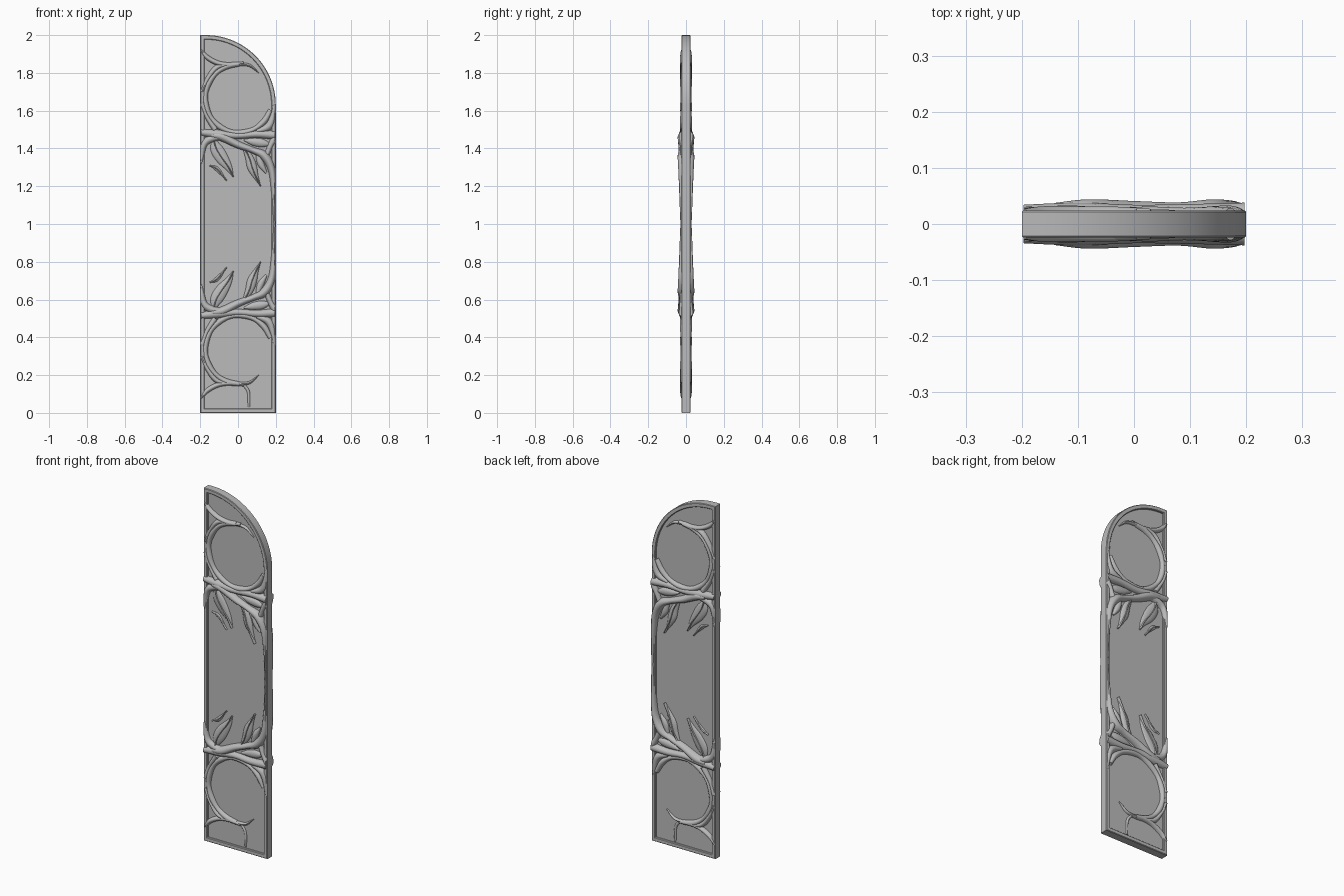
import bpy, bmesh, math
from mathutils import Vector

cube = bpy.data.objects.get("Cube")
if cube:
    bpy.data.objects.remove(cube, do_unlink=True)

mat = bpy.data.materials.new("grey stone")
mat.use_nodes = True
GREY = (0.5, 0.5, 0.5, 1)
mat.diffuse_color = GREY
mat.node_tree.nodes["Principled BSDF"].inputs["Base Color"].default_value = GREY

ARC_X, ARC_Z, ARC_R = -0.17, 1.63, 0.37


def finish(bm, name):
    bmesh.ops.recalc_face_normals(bm, faces=bm.faces)
    mesh = bpy.data.meshes.new(name)
    bm.to_mesh(mesh)
    bm.free()
    ob = bpy.data.objects.new(name, mesh)
    bpy.context.collection.objects.link(ob)
    mesh.materials.append(mat)
    bpy.ops.object.select_all(action='DESELECT')
    ob.select_set(True)
    bpy.context.view_layer.objects.active = ob
    bpy.ops.object.shade_smooth_by_angle(angle=math.radians(40))
    return ob


def outline(d):
    """Quarter-arched door outline, inset by d."""
    pts = [(-0.2 + d, d), (0.2 - d, d)]
    for i in range(25):
        a = math.pi / 2 * i / 24
        pts.append((ARC_X + (ARC_R - d) * math.cos(a), ARC_Z + (ARC_R - d) * math.sin(a)))
    return pts + [(-0.2 + d, 2 - d)]


def loops_object(name, loops, closed_ring):
    """Skin successive (inset, y) outlines; cap the ends or join them in a ring."""
    bm = bmesh.new()
    rings = [[bm.verts.new((x, y, z)) for x, z in outline(d)] for d, y in loops]
    pairs = list(zip(rings, rings[1:]))
    if closed_ring:
        pairs.append((rings[-1], rings[0]))
    else:
        bm.faces.new(rings[0])
        bm.faces.new(rings[-1])
    n = len(rings[0])
    for a, b in pairs:
        for i in range(n):
            j = (i + 1) % n
            bm.faces.new((a[i], a[j], b[j], b[i]))
    return finish(bm, name)


# Frame with softened edges, and the recessed panel inside it
loops_object("frame", [(0, -0.021), (0.003, -0.024), (0.02, -0.024), (0.023, -0.021),
                       (0.023, 0.021), (0.02, 0.024), (0.003, 0.024), (0, 0.021)], True)
loops_object("panel", [(0.012, -0.013), (0.012, 0.013)], False)


def clamp(x, z):
    """Keep the relief inside the door outline."""
    x, z = max(-0.197, min(0.197, x)), max(0.003, min(1.997, z))
    if z > ARC_Z and x > ARC_X:
        v = Vector((x - ARC_X, z - ARC_Z))
        if v.length > ARC_R - 0.004:
            v *= (ARC_R - 0.004) / v.length
            x, z = ARC_X + v.x, ARC_Z + v.y
    return x, z


def smooth_path(points, steps=7):
    """Catmull-Rom samples through (x, z, radius) points."""
    p = [Vector(q) for q in points]
    p = [p[0] * 2 - p[1]] + p + [p[-1] * 2 - p[-2]]
    out = []
    for a, b, c, d in zip(p, p[1:], p[2:], p[3:]):
        for s in range(steps):
            t = s / steps
            out.append(0.5 * (2 * b + (c - a) * t + (2 * a - 5 * b + 4 * c - d) * t * t
                              + (3 * b - a - 3 * c + d) * t ** 3))
    return out + [p[-2]]


def strand(bm, points, height, upper):
    """Half-round tapering ridge lying on the front of the panel."""
    path = smooth_path(points)
    widest = max(q.z for q in path)
    rings = []
    for i, q in enumerate(path):
        tangent = path[min(i + 1, len(path) - 1)] - path[max(i - 1, 0)]
        side = Vector((-tangent.y, tangent.x)).normalized()
        r = max(q.z, 0.001)
        h = height * math.sqrt(r / widest)
        ring = []
        for k in range(9):
            a = math.pi * k / 8
            x, z = q.x + side.x * r * math.cos(a), q.y + side.y * r * math.cos(a)
            x, z = clamp(x, 2 - z if upper else z)
            ring.append(bm.verts.new((x, -0.01 - h * math.sin(a), z)))
        rings.append(ring)
    for a, b in zip(rings, rings[1:]):
        for k in range(8):
            bm.faces.new((a[k], a[k + 1], b[k + 1], b[k]))
    bm.faces.new(rings[0])
    bm.faces.new(rings[-1])


def relief(name, strands, upper):
    bm = bmesh.new()
    for points, height in strands:
        strand(bm, points, height, upper)
    ob = finish(bm, name)
    mirror = ob.modifiers.new("both faces", 'MIRROR')
    mirror.use_axis = (False, True, False)
    mirror.use_mirror_merge = False


# Round opening: ring of vine from the right side, over the top, to the foot
ring = []
for i in range(13):
    a = math.radians(20 + 250 * i / 12)
    ring.append((0.005 + 0.178 * math.cos(a), 0.335 + 0.182 * math.sin(a), 0.013 + 0.003 * (i % 2)))

branches = [
    (ring, 0.021),
    # lower and upper crossing branches
    ([(-0.2, 0.515, .018), (-0.1, 0.525, .024), (0, 0.532, .018), (0.1, 0.525, .02), (0.2, 0.53, .024)], 0.028),
    ([(-0.14, 0.53, .016), (-0.08, 0.54, .024), (0, 0.58, .02), (0.08, 0.61, .017), (0.14, 0.64, .024),
      (0.178, 0.71, .02), (0.19, 0.83, .014), (0.195, 1, .008)], 0.034),
    ([(-0.195, 0.68, .008), (-0.18, 0.58, .018), (-0.13, 0.545, .02), (-0.05, 0.535, .016)], 0.026),
    ([(0.2, 0.54, .02), (0.175, 0.58, .016), (0.15, 0.64, .014)], 0.026),
    # shoulders beside the round opening
    ([(0.1, 0.51, .012), (0.165, 0.48, .02), (0.188, 0.4, .012), (0.193, 0.3, .004)], 0.023),
    ([(-0.19, 0.36, .014), (-0.165, 0.43, .012), (-0.12, 0.5, .016)], 0.023),
    ([(-0.192, 0.3, .01), (-0.16, 0.23, .012), (-0.11, 0.17, .014), (-0.04, 0.155, .008)], 0.023),
    # small arch at the end and its twig
    ([(-0.195, 0.08, .008), (-0.16, 0.12, .013), (-0.1, 0.15, .013), (-0.03, 0.157, .012), (0.03, 0.148, .008)], 0.022),
    ([(0, 0.155, .008), (0.06, 0.16, .008), (0.11, 0.2, .002)], 0.016),
]
leaves = [
    ([(-0.13, 0.55, .01), (-0.115, 0.6, .033), (-0.085, 0.65, .034), (-0.05, 0.7, .02), (-0.025, 0.75, .002)], 0.014),
    ([(-0.15, 0.69, .002), (-0.11, 0.71, .012), (-0.06, 0.77, .001)], 0.008),
    ([(0.03, 0.59, .008), (0.06, 0.65, .022), (0.075, 0.7, .026), (0.095, 0.75, .014), (0.12, 0.8, .001)], 0.016),
    ([(0.1, 0.62, .008), (0.12, 0.68, .018), (0.15, 0.73, .006)], 0.018),
    ([(0.03, 0.555, .004), (0.08, 0.565, .02), (0.13, 0.572, .022), (0.17, 0.58, .006)], 0.017),
]
# Leaf midribs
leaves += [([(x, z, 0.004) for x, z, r in pts], h + 0.003) for pts, h in leaves[:3]]
stem = [([(0.03, 0.15, .008), (0.055, 0.11, .008), (0.058, 0.03, .006)], 0.01)]

relief("lower_branches", branches + stem, False)
relief("upper_branches", branches, True)
relief("lower_leaves", leaves, False)
relief("upper_leaves", leaves, True)
